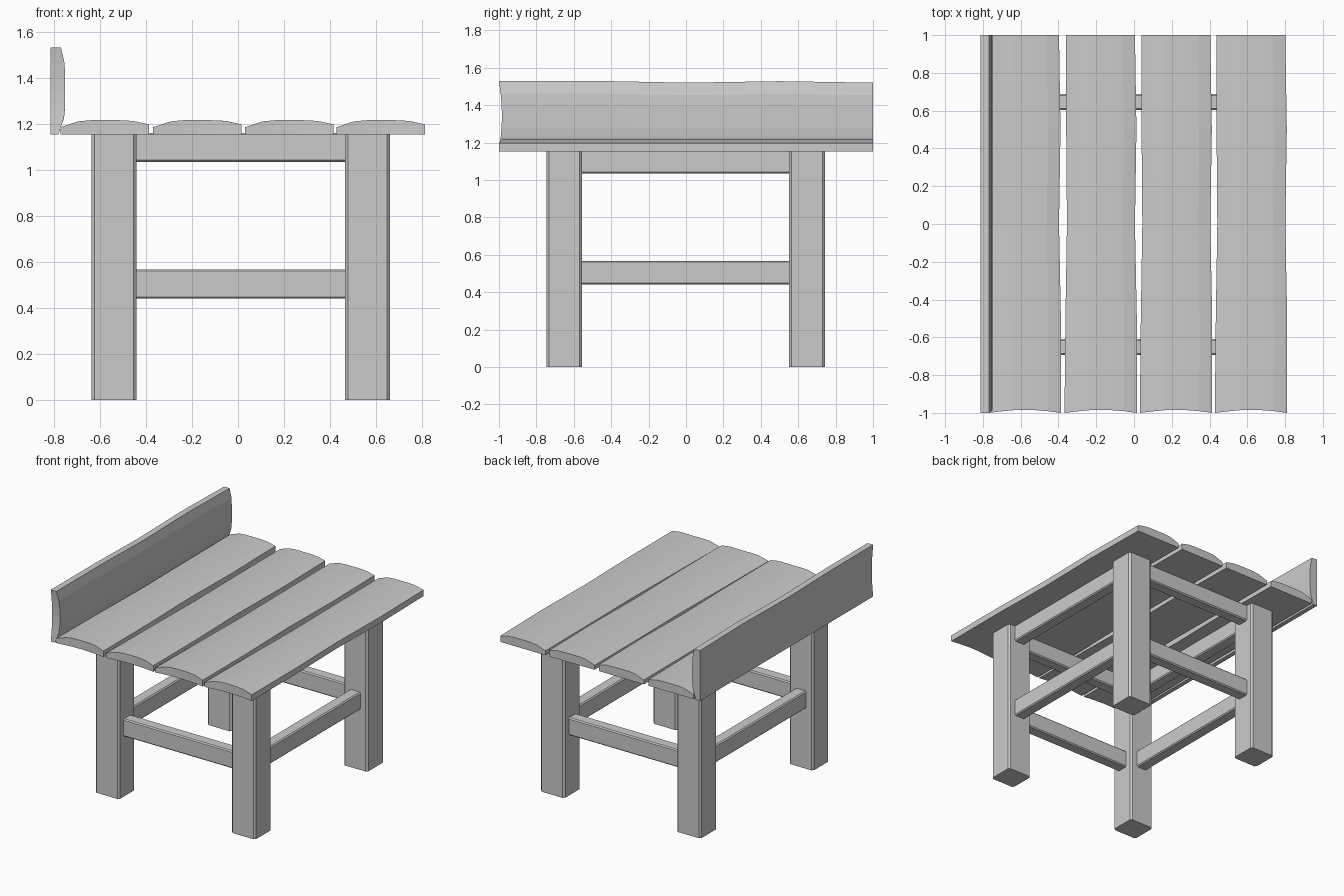
import bpy, bmesh
from mathutils import Vector

if "Cube" in bpy.data.objects:
    bpy.data.objects.remove(bpy.data.objects["Cube"])


def to_object(name, bm):
    bmesh.ops.recalc_face_normals(bm, faces=bm.faces)
    me = bpy.data.meshes.new(name)
    bm.to_mesh(me)
    bm.free()
    ob = bpy.data.objects.new(name, me)
    bpy.context.collection.objects.link(ob)
    return ob


def timber(name, lo, hi, axis, chamfer):
    """Box whose edges along the given axis are chamfered."""
    bm = bmesh.new()
    bmesh.ops.create_cube(bm, size=1)
    lo, hi = Vector(lo), Vector(hi)
    for v in bm.verts:
        v.co = Vector([lo[i] + (v.co[i] + 0.5) * (hi[i] - lo[i]) for i in range(3)])
    size = hi[axis] - lo[axis]
    edges = [e for e in bm.edges
             if abs(e.verts[0].co[axis] - e.verts[1].co[axis]) > size * 0.9]
    bmesh.ops.bevel(bm, geom=edges, offset=chamfer, segments=1, affect='EDGES')
    return to_object(name, bm)


# y position, left edge wobble, right edge wobble
STATIONS = [(-1, -0.005, 0.0), (-0.5, 0.0, 0.0), (0, 0.008, -0.01),
            (0.5, 0.004, -0.002), (1, 0.003, -0.01)]
# plank cross-section from left to right: fraction of width, top height, end inset
PROFILE = [(0, 0.033, 0), (0.2, 0.058, 0.009), (0.34, 0.063, 0.014),
           (0.5, 0.063, 0.016), (0.66, 0.063, 0.014), (0.82, 0.06, 0.009), (1, 0.045, 0)]


def plank(name, place, width=0.378, wobble_left=1):
    """Plank with a crowned top and wavy sides; place maps (across, y, up) to space."""
    bm = bmesh.new()
    rings = []
    for i, (y, dl, dr) in enumerate(STATIONS):
        left, right = dl * wobble_left, width + dr
        top, bottom = [], []
        for f, h, inset in PROFILE:
            x = left + f * (right - left)
            yy = y + (inset if i == 0 else 0)
            top.append(bm.verts.new(place(x, yy, h)))
            bottom.append(bm.verts.new(place(x, yy, 0)))
        rings.append(top + bottom[::-1])
    n = len(rings[0])
    for a, b in zip(rings, rings[1:]):
        for k in range(n):
            bm.faces.new((a[k], a[(k + 1) % n], b[(k + 1) % n], b[k]))
    # End caps as strips
    m = len(PROFILE)
    for r in (rings[0], rings[-1]):
        for k in range(m - 1):
            bm.faces.new((r[k], r[k + 1], r[n - 2 - k], r[n - 1 - k]))
    return to_object(name, bm)


# Seat planks
for i, x0 in enumerate((-0.765, -0.363, 0.036, 0.433)):
    plank(f"seat_plank_{i + 1}", lambda x, y, z, x0=x0: (x0 + x, y, 1.152 + z))

# Upright side board
plank("side_board", lambda x, y, z: (-0.813 + z, y, 1.152 + x), wobble_left=0)

# Legs
XS = {"left": (-0.637, -0.44), "right": (0.465, 0.66)}
YS = {"front": (-0.745, -0.557), "back": (0.55, 0.742)}
for xn, (xa, xb) in XS.items():
    for yn, (ya, yb) in YS.items():
        timber(f"{yn}_{xn}_leg", (xa, ya, 0), (xb, yb, 1.152), 2, 0.013)

# Rails between the legs, upper and lower
for level, za, zb in (("lower", 0.44, 0.568), ("upper", 1.034, 1.16)):
    for yn, (ya, yb) in YS.items():
        c = (ya + yb) / 2
        timber(f"{level}_{yn}_rail", (-0.45, c - 0.043, za), (0.475, c + 0.043, zb), 0, 0.008)
    for xn, (xa, xb) in XS.items():
        c = (xa + xb) / 2
        timber(f"{level}_{xn}_rail", (c - 0.043, -0.567, za), (c + 0.043, 0.56, zb), 1, 0.008)
